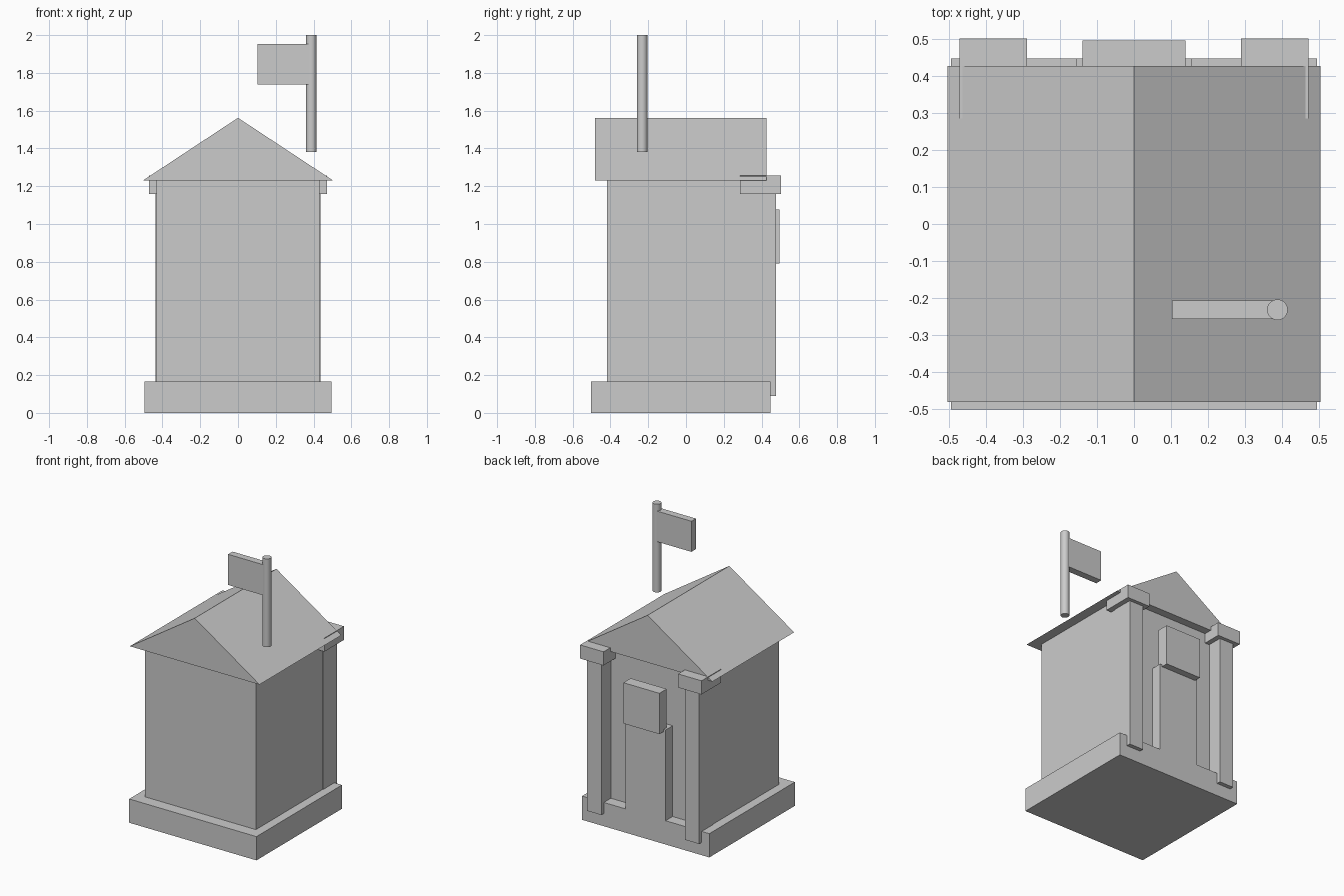
import bpy, bmesh

if "Cube" in bpy.data.objects:
    bpy.data.objects.remove(bpy.data.objects["Cube"])


def mesh_object(name, bm):
    bmesh.ops.recalc_face_normals(bm, faces=bm.faces)
    mesh = bpy.data.meshes.new(name)
    bm.to_mesh(mesh)
    bm.free()
    obj = bpy.data.objects.new(name, mesh)
    bpy.context.collection.objects.link(obj)
    return obj


def box(name, x, y, z):
    """Box from (min, max) ranges on each axis."""
    bm = bmesh.new()
    bmesh.ops.create_cube(bm, size=1)
    for v in bm.verts:
        for i, (lo, hi) in enumerate((x, y, z)):
            v.co[i] = hi if v.co[i] > 0 else lo
    return mesh_object(name, bm)


def prism(name, profile, y):
    """Extrude an xz profile along y."""
    bm = bmesh.new()
    face = bm.faces.new([bm.verts.new((px, y[0], pz)) for px, pz in profile])
    ext = bmesh.ops.extrude_face_region(bm, geom=[face])
    verts = [g for g in ext["geom"] if isinstance(g, bmesh.types.BMVert)]
    bmesh.ops.translate(bm, verts=verts, vec=(0, y[1] - y[0], 0))
    return mesh_object(name, bm)


# Plinth, walls and gabled roof
box("base", (-0.495, 0.495), (-0.502, 0.448), (0, 0.167))
box("walls", (-0.432, 0.432), (-0.418, 0.37), (0.167, 1.23))
prism("roof", [(-0.504, 1.23), (0.504, 1.23), (0, 1.562)], (-0.481, 0.427))

# Door flush with the plinth, and the sign above it
box("door", (-0.155, 0.155), (0.37, 0.448), (0.167, 0.805))
box("door_sign", (-0.14, 0.14), (0.415, 0.496), (0.79, 1.077))

# Pillars with capitals, mirrored across x
for part in (
    box("pillars", (0.325, 0.436), (0.322, 0.477), (0.09, 1.16)),
    box("capitals", (0.29, 0.472), (0.285, 0.502), (1.16, 1.256)),
):
    part.modifiers.new("mirror", "MIRROR")

# Flag and round pole
box("flag", (0.103, 0.385), (-0.257, -0.207), (1.738, 1.953))
bpy.ops.mesh.primitive_cylinder_add(
    vertices=32, radius=0.028, depth=0.62, location=(0.388, -0.232, 1.69))
bpy.context.object.name = "flag_pole"
bpy.ops.object.shade_smooth_by_angle()
